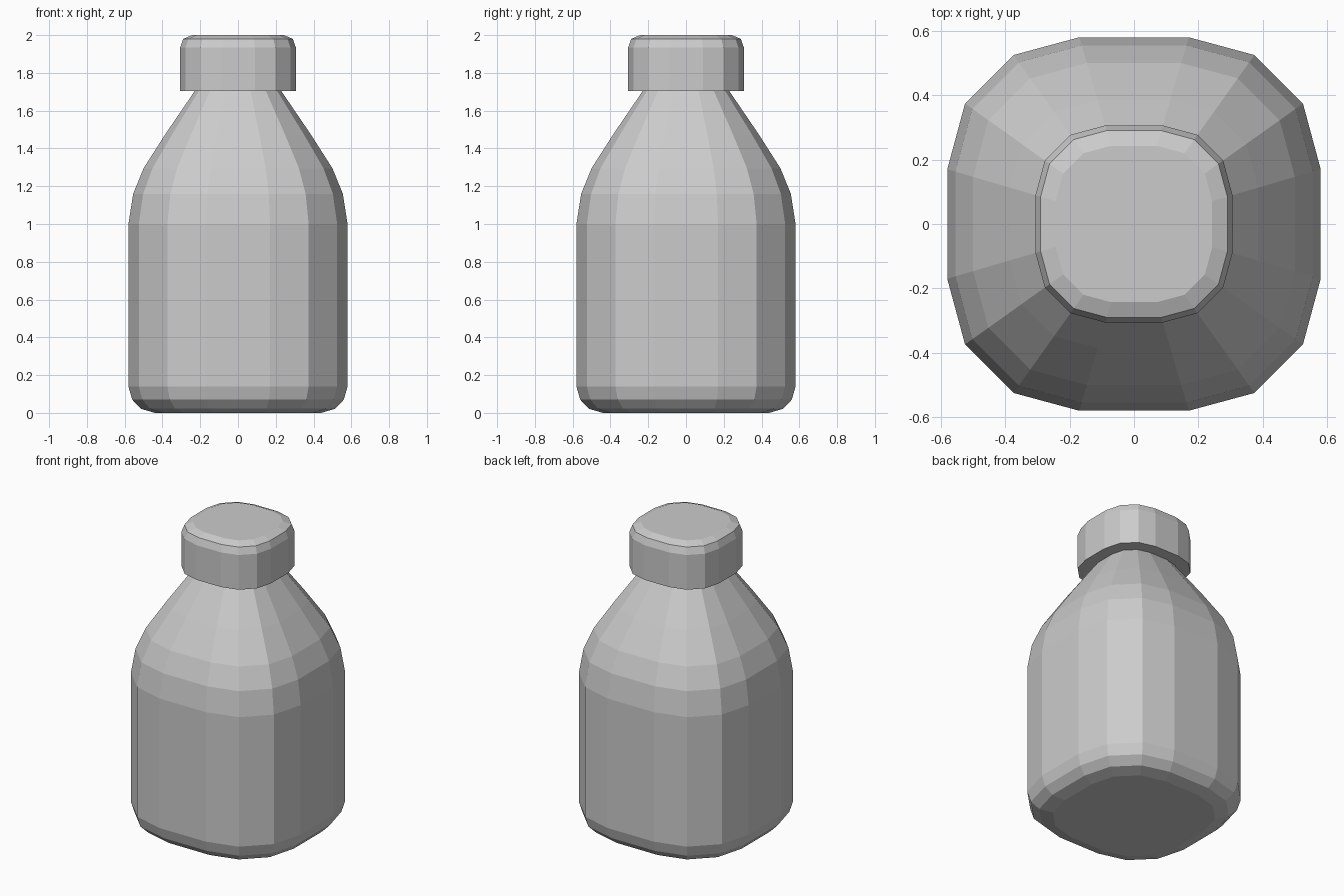
import bpy, bmesh

if "Cube" in bpy.data.objects:
    bpy.data.objects.remove(bpy.data.objects["Cube"])

# One quadrant of the rounded-square cross-section, relative to half width 1
QUAD = [(1.0, 0.293), (0.905, 0.645), (0.645, 0.905), (0.293, 1.0)]


def section():
    pts, quad = [], QUAD
    for _ in range(4):
        pts += quad
        quad = [(-y, x) for x, y in quad]
    return pts


def loft(name, profile):
    """Stack scaled cross-sections (half width, z) and cap both ends."""
    bm = bmesh.new()
    rings = [[bm.verts.new((x * r, y * r, z)) for x, y in section()]
             for r, z in profile]
    n = len(rings[0])
    for a, b in zip(rings, rings[1:]):
        for i in range(n):
            j = (i + 1) % n
            bm.faces.new((a[i], a[j], b[j], b[i]))
    bm.faces.new(rings[0][::-1])
    bm.faces.new(rings[-1])
    bmesh.ops.recalc_face_normals(bm, faces=bm.faces)
    mesh = bpy.data.meshes.new(name)
    bm.to_mesh(mesh)
    bm.free()
    obj = bpy.data.objects.new(name, mesh)
    bpy.context.collection.objects.link(obj)
    return obj


# Bottle body with rounded base and tapering shoulder
loft("bottle_body", [(0.44, 0.0), (0.515, 0.022), (0.56, 0.07), (0.58, 0.14),
                     (0.58, 1.0), (0.555, 1.16), (0.50, 1.295),
                     (0.385, 1.475), (0.225, 1.71)])

# Screw cap with softened top edge
loft("bottle_cap", [(0.306, 1.705), (0.306, 1.935), (0.29, 1.98), (0.243, 2.0)])
